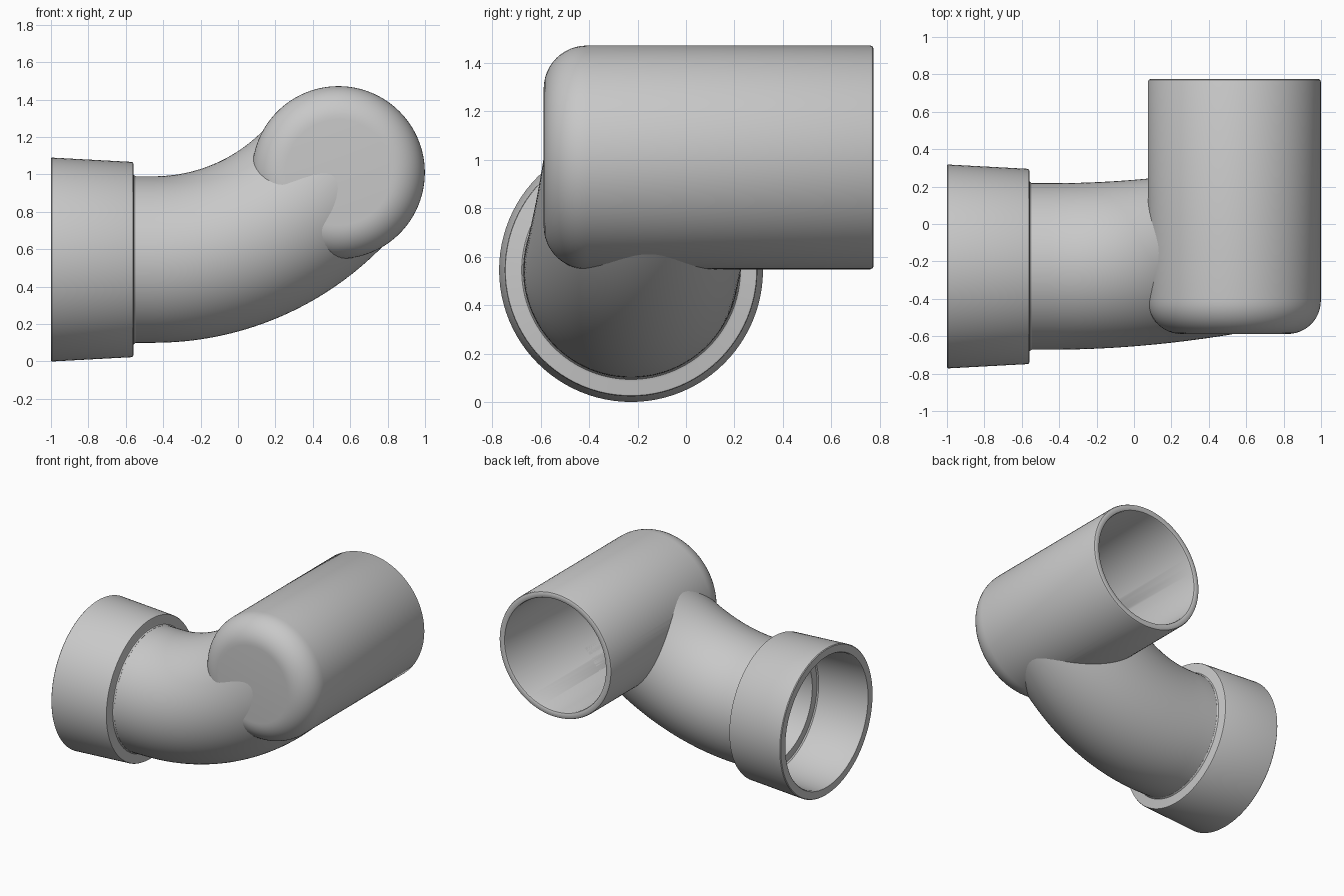
import bpy, bmesh
from math import sin, cos, pi, radians
from mathutils import Matrix, Vector

cube = bpy.data.objects.get("Cube")
if cube:
    bpy.data.objects.remove(cube)

SEGMENTS = 96
grey = bpy.data.materials.new("grey_plastic")
grey.use_nodes = True
colour = (0.58, 0.58, 0.58, 1)
grey.diffuse_color = colour
grey.node_tree.nodes["Principled BSDF"].inputs["Base Color"].default_value = colour


def finish(bm, name):
    bmesh.ops.remove_doubles(bm, verts=bm.verts, dist=1e-5)
    bmesh.ops.recalc_face_normals(bm, faces=bm.faces)
    mesh = bpy.data.meshes.new(name)
    bm.to_mesh(mesh)
    bm.free()
    mesh.materials.append(grey)
    obj = bpy.data.objects.new(name, mesh)
    bpy.context.collection.objects.link(obj)
    return obj


def lathe(name, profile, matrix, closed=False):
    """Spin (distance along axis, radius) points about the part's axis."""
    bm = bmesh.new()
    verts = [bm.verts.new((r, 0, a)) for a, r in profile]
    edges = [bm.edges.new(pair) for pair in zip(verts, verts[1:])]
    if closed:
        edges.append(bm.edges.new((verts[-1], verts[0])))
    bmesh.ops.spin(bm, geom=verts + edges, cent=(0, 0, 0), axis=(0, 0, 1),
                   angle=2 * pi, steps=SEGMENTS)
    bm.transform(matrix)
    return finish(bm, name)


def sweep(name, stations, closed=False):
    """Join rings of (centre, tilt, radius) into a tube."""
    bm = bmesh.new()
    rings = []
    for centre, tilt, radius in stations:
        up = Vector((-sin(tilt), 0, cos(tilt)))
        side = Vector((0, 1, 0))
        angles = [2 * pi * i / SEGMENTS for i in range(SEGMENTS)]
        rings.append([bm.verts.new(centre + radius * (cos(a) * up + sin(a) * side))
                      for a in angles])
    pairs = list(zip(rings, rings[1:]))
    if closed:
        pairs.append((rings[-1], rings[0]))
    else:
        bm.faces.new(rings[0])
        bm.faces.new(rings[-1])
    for p, q in pairs:
        for i in range(SEGMENTS):
            j = (i + 1) % SEGMENTS
            bm.faces.new((p[i], p[j], q[j], q[i]))
    return finish(bm, name)


def cut(obj, cutter):
    mod = obj.modifiers.new("opening", "BOOLEAN")
    mod.operation = "DIFFERENCE"
    mod.solver = "EXACT"
    mod.object = cutter
    bpy.context.view_layer.objects.active = obj
    bpy.ops.object.modifier_apply(modifier=mod.name)


def fillet(a, r, size, steps=12):
    """Quarter round from a flat end at a out to the wall at radius r."""
    return [(a + size * (1 - cos(t)), r - size * (1 - sin(t)))
            for t in (pi / 2 * i / steps for i in range(steps + 1))]


# Outlet pipe: round-cornered closed front, open back
outlet_frame = Matrix.Translation((0.537, 0, 1.01)) @ Matrix.Rotation(-pi / 2, 4, "X")
outer = [(-0.588, 0)] + fillet(-0.588, 0.462, 0.178)
inner = [(-0.54, 0)] + fillet(-0.54, 0.414, 0.13)
rim = [(0.762, 0.462), (0.771, 0.458), (0.775, 0.449),
       (0.775, 0.427), (0.771, 0.418), (0.762, 0.414)]
outlet = lathe("outlet_pipe", outer + rim + inner[::-1], outlet_frame)
outlet_bore = lathe("outlet_bore", inner + [(0.85, 0.414), (0.85, 0)], outlet_frame)

# Bent pipe: straight, 45 degree bend, then straight to the outlet axis
BEND_START, BEND_RADIUS, BEND_STEPS = -0.45, 1.265, 32
path = [(-0.603, 0.545, 0)]
for i in range(BEND_STEPS + 1):
    t = radians(45) * i / BEND_STEPS
    path.append((BEND_START + BEND_RADIUS * sin(t),
                 0.545 + BEND_RADIUS * (1 - cos(t)), t))
path.append((0.537, 1.01, radians(45)))


def stations(radius):
    # The pipe drifts gently towards the back as it rises
    return [(Vector((x, 0.09 * max(0, x - BEND_START) ** 2 - 0.227, z)), t, radius)
            for x, z, t in path]


elbow = sweep("bent_pipe", stations(0.445) + stations(0.398)[::-1], closed=True)
elbow_bore = sweep("bent_bore", stations(0.398))

# Open the two pipes into each other
cut(outlet, elbow_bore)
cut(elbow, outlet_bore)
for cutter in (elbow_bore, outlet_bore):
    bpy.data.objects.remove(cutter)

# Flared socket with an inner stop ledge
socket_frame = Matrix.Translation((0, -0.227, 0.545)) @ Matrix.Rotation(pi / 2, 4, "Y")
socket = lathe("socket", [
    (-1.0, 0.487), (-1.0, 0.54), (-0.995, 0.545),
    (-0.568, 0.522), (-0.562, 0.519), (-0.56, 0.512),
    (-0.56, 0.462), (-0.557, 0.452), (-0.548, 0.446), (-0.548, 0.425),
    (-0.6, 0.425), (-0.6, 0.458), (-0.608, 0.466), (-0.992, 0.481)],
    socket_frame, closed=True)

# Smooth shading with crisp rims
bpy.ops.object.select_all(action="DESELECT")
for part in (outlet, elbow, socket):
    part.select_set(True)
bpy.context.view_layer.objects.active = outlet
bpy.ops.object.shade_smooth_by_angle(angle=radians(35))
